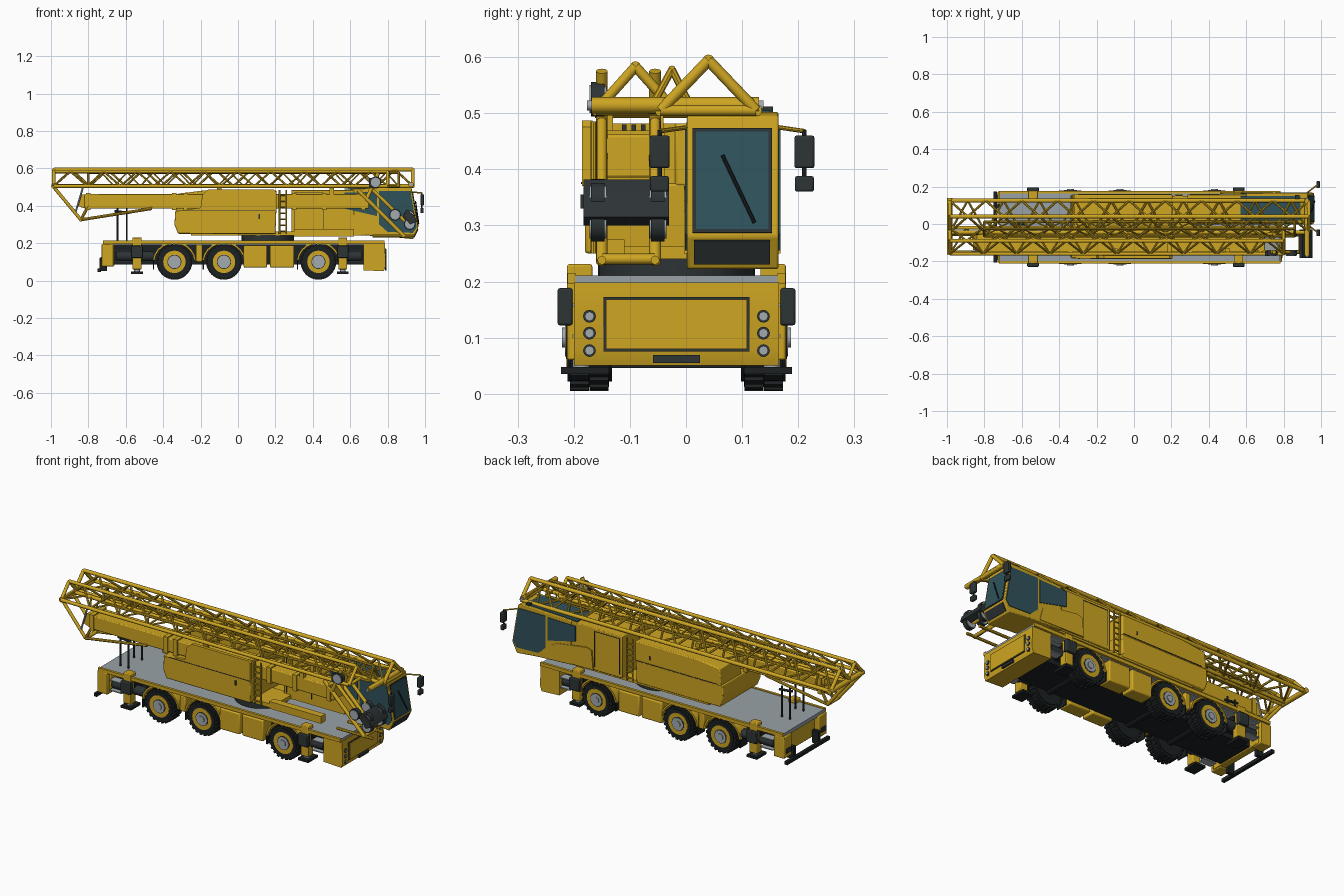
import bpy, bmesh, math
from mathutils import Vector, Matrix

def mat(name, r, g, b):
    m = bpy.data.materials.new(name)
    m.diffuse_color = (r, g, b, 1)
    return m

YEL = mat("crane yellow", 0.62, 0.38, 0.016)
DARK = mat("dark grey", 0.026, 0.033, 0.036)
BLACK = mat("black rubber", 0.012, 0.015, 0.016)
GLASS = mat("teal glass", 0.028, 0.085, 0.105)
DECK = mat("deck grey", 0.32, 0.36, 0.38)
SILVER = mat("silver grey", 0.36, 0.40, 0.42)
YC = -0.017          # carrier centre line

def make(name, m, boxes=(), tubes=(), prisms=(), extra=None, bevel=0):
    """boxes: x0,x1,y0,y1,z0,z1; tubes: p,q,radius; prisms: xz outline,y0,y1"""
    bm = bmesh.new()
    for x0, x1, y0, y1, z0, z1 in boxes:
        M = Matrix.Translation(((x0+x1)/2, (y0+y1)/2, (z0+z1)/2))
        bmesh.ops.create_cube(bm, size=1, matrix=M @ Matrix.Diagonal((x1-x0, abs(y1-y0), z1-z0, 1)))
    for p, q, r in tubes:
        p, q = Vector(p), Vector(q)
        d = q - p
        M = Matrix.Translation((p+q)/2) @ d.to_track_quat('Z', 'Y').to_matrix().to_4x4()
        bmesh.ops.create_cone(bm, cap_ends=True, segments=8 if r < 0.009 else 12 if r < 0.02 else 36,
                              radius1=r, radius2=r, depth=d.length, matrix=M)
    for pts, y0, y1 in prisms:
        a = [bm.verts.new((x, y0, z)) for x, z in pts]
        b = [bm.verts.new((x, y1, z)) for x, z in pts]
        n = len(pts)
        bm.faces.new(a)
        bm.faces.new(b[::-1])
        for i in range(n):
            bm.faces.new((a[i], b[i], b[(i+1) % n], a[(i+1) % n]))
    if extra:
        extra(bm)
    bmesh.ops.recalc_face_normals(bm, faces=bm.faces)
    me = bpy.data.meshes.new(name)
    bm.to_mesh(me)
    bm.free()
    me.materials.append(m)
    o = bpy.data.objects.new(name, me)
    bpy.context.collection.objects.link(o)
    if bevel:
        b = o.modifiers.new("bevel", 'BEVEL')
        b.width, b.segments = bevel, 2
    return o

# ---- carrier chassis
make("chassis_frame", BLACK, [(-0.68, 0.70, YC-0.11, YC+0.11, 0.085, 0.19)])
make("deck", DECK, [(-0.72, 0.78, YC-0.18, YC+0.18, 0.19, 0.211)])
make("deck_rails", YEL, [(-0.722, 0.782, YC+s*0.18, YC+s*0.194, 0.196, 0.215) for s in (-1, 1)])
make("front_box", YEL, prisms=[([(0.67, 0.055), (0.78, 0.05), (0.79, 0.08), (0.785, 0.198), (0.67, 0.198)], YC-0.183, YC+0.183)])
make("front_panel_frame", DARK, [(0.784, 0.791, YC-0.13, YC+0.13, 0.075, 0.172)])
make("front_panel", YEL, [(0.784, 0.794, YC-0.126, YC+0.126, 0.08, 0.168)])
make("front_plate", DARK, [(0.785, 0.795, YC-0.042, YC+0.042, 0.055, 0.069)])
make("headlight_rims", DARK, tubes=[((0.78, YC+s*0.155, z), (0.792, YC+s*0.155, z), 0.0115) for s in (-1, 1) for z in (0.077, 0.108, 0.138)])
make("headlights", SILVER, tubes=[((0.78, YC+s*0.155, z), (0.795, YC+s*0.155, z), 0.0085) for s in (-1, 1) for z in (0.077, 0.108, 0.138)])
make("rear_box", YEL, [(-0.70, -0.66, YC-0.17, YC+0.17, 0.08, 0.19)] +
     [(-0.73, -0.665, YC+s*0.12, YC+s*0.19, 0.075, 0.195) for s in (-1, 1)], bevel=0.004)
make("rear_lights", DARK, [(-0.736, -0.73, YC+s*0.135, YC+s*0.175, 0.10, 0.125) for s in (-1, 1)])
make("rear_bumper", BLACK, [(-0.75, -0.732, YC-0.19, YC+0.19, 0.046, 0.064)] +
     [(-0.74, -0.70, YC+s*0.10, YC+s*0.12, 0.05, 0.12) for s in (-1, 1)])

# ---- wheels
WX = (-0.34, -0.075, 0.43)
R = 0.1
def lugs(bm):
    for x in WX:
        for s in (-1, 1):
            for i in range(44):
                a = 2*math.pi*i/44
                M = (Matrix.Translation((x, YC+s*(0.173 if i % 2 else 0.138), R)) @ Matrix.Rotation(a, 4, 'Y')
                     @ Matrix.Translation((0, 0, 0.086)) @ Matrix.Diagonal((0.013, 0.034, 0.018, 1)))
                bmesh.ops.create_cube(bm, size=1, matrix=M)
def wheel_tubes(parts):
    return [((x, YC+s*a, R), (x, YC+s*b, R), r) for x in WX for s in (-1, 1) for a, b, r in parts]
make("tyres", BLACK, tubes=wheel_tubes([(0.12, 0.19, 0.088), (0.115, 0.194, 0.078)]), extra=lugs)
make("rims", YEL, tubes=wheel_tubes([(0.14, 0.196, 0.06)]))
make("rim_recess", DARK, tubes=wheel_tubes([(0.19, 0.197, 0.038)]))
make("hubs", SILVER, tubes=wheel_tubes([(0.19, 0.199, 0.034), (0.19, 0.204, 0.018)]))
make("axles", BLACK, tubes=[((x, YC-0.14, R), (x, YC+0.14, R), 0.025) for x in WX])
# mudguards arch over each wheel
arch = []
for x in WX:
    ang = [math.radians(5+17*i) for i in range(11)]
    pts = [(x+0.116*math.cos(a), R+0.108*math.sin(a)) for a in ang] + \
          [(x+0.106*math.cos(a), R+0.098*math.sin(a)) for a in reversed(ang)]
    arch += [(pts, YC+s*0.11, YC+s*0.185) for s in (-1, 1)]
make("mudguards", YEL, prisms=arch)
make("mud_flaps", BLACK, [(x-0.114, x-0.108, YC+s*0.12, YC+s*0.185, 0.06, 0.11) for x in WX for s in (-1, 1)])
make("side_lockers", YEL, [(a, b, YC+s*0.11, YC+s*0.19, 0.07, 0.188) for s in (-1, 1) for a, b in ((0.03, 0.155), (0.17, 0.30))] +
     [(-0.225, -0.19, YC+s*0.11, YC+s*0.18, 0.10, 0.19) for s in (-1, 1)], bevel=0.006)
make("side_tanks", DARK, tubes=[((a, YC+s*0.15, 0.13), (b, YC+s*0.15, 0.13), 0.026) for s in (-1, 1) for a, b in ((-0.65, -0.45), (0.53, 0.66))])
make("side_steps", SILVER, [(a, b, YC+s*0.14, YC+s*0.185, z, z+0.006) for s in (-1, 1) for z in (0.10, 0.155)
                            for a, b in ((0.60, 0.665), (-0.655, -0.58))])

# ---- outriggers
OX = (-0.54, 0.56)
both = [(x, s) for x in OX for s in (-1, 1)]
make("outrigger_posts", YEL, [(x-0.024, x+0.024, YC+s*0.15, YC+s*0.195, 0.06, 0.231) for x, s in both], bevel=0.004)
make("outrigger_beams", BLACK, [(x-0.03, x+0.03, YC-0.17, YC+0.17, 0.11, 0.18) for x in OX])
make("outrigger_guards", DARK, [(x-0.031, x+0.031, YC+s*0.185, YC+s*0.212, 0.122, 0.188) for x, s in both], bevel=0.004)
make("outrigger_legs", SILVER, tubes=[((x, YC+s*0.17, 0.04), (x, YC+s*0.17, 0.08), 0.015) for x, s in both])
make("outrigger_feet", BLACK, [(x-0.032, x+0.032, YC+s*0.12, YC+s*0.206, 0.035, 0.048) for x, s in both])

# ---- turntable and machinery housing
make("slew_ring", DARK, tubes=[((0.16, YC, 0.205), (0.16, YC, 0.243), 0.14)])
make("turntable", YEL, [(-0.25, 0.66, 0.0, 0.15, 0.24, 0.258), (0.0, 0.33, -0.15, 0.02, 0.24, 0.262),
                        (0.30, 0.62, -0.15, -0.11, 0.235, 0.275)])
make("counterweight", YEL, prisms=[([(-0.32, 0.25), (0.20, 0.25), (0.205, 0.375), (-0.335, 0.375), (-0.34, 0.30)], -0.18, 0.155)], bevel=0.005)
make("engine_housing", YEL, prisms=[([(-0.33, 0.37), (0.205, 0.37), (0.205, 0.482), (-0.18, 0.482), (-0.32, 0.465)], -0.02, 0.158)], bevel=0.005)
make("side_cover", YEL, prisms=[([(-0.335, 0.37), (0.205, 0.37), (0.205, 0.475), (0.19, 0.487), (-0.16, 0.487), (-0.19, 0.46), (-0.20, 0.39)], -0.185, -0.167)])
make("cover_seams", DARK, [(-0.30, 0.20, y, y+0.004, 0.374, 0.377) for y in (-0.187, 0.156)] +
     [(0.11, 0.118, -0.188, -0.183, 0.33, 0.355), (0.11, 0.118, 0.155, 0.16, 0.40, 0.42)])
make("machinery_wall", YEL, [(0.18, 0.20, -0.17, 0.0, 0.37, 0.482)])
make("vent_slots", DARK, [(0.198, 0.206, y-0.004, y+0.004, 0.465, 0.48) for y in (-0.11, -0.093, -0.076)])
make("ladders", YEL, tubes=[((x, y, 0.25), (x, y, 0.485), 0.005) for x in (0.222, 0.258) for y in (-0.165, 0.155)] +
     [((0.222, y, z/1000), (0.258, y, z/1000), 0.004) for y in (-0.165, 0.155) for z in range(265, 480, 32)])

# ---- cab and its rear housing
make("cab_rear_housing", YEL, prisms=[([(0.285, 0.25), (0.62, 0.25), (0.62, 0.485), (0.285, 0.485)], 0.0, 0.158)], bevel=0.004)
make("cab", YEL, prisms=[([(0.60, 0.245), (0.80, 0.235), (0.935, 0.222), (0.964, 0.28), (0.928, 0.495), (0.90, 0.502), (0.60, 0.49)], 0.002, 0.165)], bevel=0.004)
def slanted(p, q, t0, t1, off=0.004):
    p, q = Vector(p), Vector(q)
    d = q - p
    n = Vector((d.y, -d.x)).normalized() * off
    a, b = p + d*t0, p + d*t1
    return [tuple(a-n), tuple(b-n), tuple(b+n), tuple(a+n)]
make("windshield_seal", DARK, prisms=[(slanted((0.964, 0.28), (0.928, 0.495), 0.03, 0.90, 0.003), 0.012, 0.153)])
make("windshield", GLASS, prisms=[(slanted((0.964, 0.28), (0.928, 0.495), 0.06, 0.87), 0.018, 0.147)])
make("lower_front_panel", DARK, prisms=[(slanted((0.935, 0.222), (0.964, 0.28), 0.18, 0.9), 0.014, 0.15)])
make("wiper", BLACK, tubes=[((0.966, 0.122, 0.305), (0.949, 0.065, 0.425), 0.0035)])
win1 = [(0.755, 0.30), (0.80, 0.26), (0.935, 0.255), (0.955, 0.285), (0.922, 0.478), (0.755, 0.478)]
win2 = [(0.57, 0.385), (0.742, 0.345), (0.742, 0.474), (0.57, 0.470)]
make("side_windows", GLASS, prisms=[(w, y, y+0.006) for w in (win1, win2) for y in (-0.002, 0.1625)])
make("roof_window", GLASS, prisms=[([(0.57, 0.486), (0.89, 0.4985), (0.89, 0.5045), (0.57, 0.493)], 0.02, 0.15)])
make("cab_side_panels", YEL, prisms=[([(0.46, 0.255), (0.74, 0.25), (0.72, 0.325), (0.68, 0.345), (0.50, 0.37), (0.47, 0.36)], y, y+0.008) for y in (-0.004, 0.16)])
make("door_seams", DARK, [(x, x+0.003, y, y+0.004, 0.27, 0.47) for x in (0.30, 0.455) for y in (-0.002, 0.156)] +
     [(0.30, 0.458, y, y+0.004, 0.467, 0.47) for y in (-0.002, 0.156)])
MY = (-0.047, 0.211)
make("mirrors", DARK, [b for y in MY for b in ((0.975, 0.995, y-0.018, y+0.018, 0.402, 0.46), (0.975, 0.993, y-0.017, y+0.017, 0.36, 0.388))], bevel=0.004)
make("mirror_arms", YEL, tubes=[((0.92, c, 0.475), (0.983, y, 0.468), 0.004) for y, c in zip(MY, (0.004, 0.163))])
make("mirror_stems", DARK, tubes=[((0.983, y, 0.37), (0.983, y, 0.47), 0.004) for y in MY])

# ---- folded telescopic tower
make("tower", YEL, [(-0.82, 0.70, -0.15, -0.045, 0.385, 0.462)], bevel=0.005)
make("tower_collars", YEL, [(x-0.012, x+0.012, -0.157, -0.038, 0.378, 0.469) for x in (-0.80, -0.34, -0.28, 0.30, 0.46, 0.67)])
make("tower_foot", YEL, prisms=[([(-0.86, 0.40), (-0.82, 0.385), (-0.81, 0.46), (-0.84, 0.46)], -0.14, -0.055)])
TY = (-0.15, -0.055)
make("tower_supports", DARK, tubes=[((x, y, 0.21), (x, y, 0.385), 0.005) for x in (-0.645, -0.595) for y in (-0.12, 0.0)] +
     [((-0.66, y, 0.37), (-0.58, y, 0.362), 0.007) for y in (-0.12, 0.0)])
make("rear_struts", YEL, tubes=[t for y in TY for t in (((-0.985, y, 0.50), (-0.84, y, 0.325), 0.009),
     ((-0.84, y, 0.325), (-0.46, y, 0.385), 0.008), ((-0.84, y, 0.325), (-0.80, y, 0.40), 0.008))] + [((-0.84, TY[0], 0.325), (-0.84, TY[1], 0.325), 0.01)])
make("rear_links", SILVER, tubes=[((-0.83, y, 0.495), (-0.87, y, 0.36), 0.005) for y in TY])

# ---- tower head: struts, pulleys and hook block
make("head_struts", YEL, tubes=[t for y in TY for t in (((0.64, y, 0.485), (0.89, y, 0.235), 0.0105), ((0.72, y, 0.485), (0.91, y, 0.30), 0.0095),
     ((0.75, y, 0.575), (0.69, y, 0.44), 0.0105), ((0.72, y, 0.238), (0.94, y, 0.238), 0.008))] + [((0.89, TY[0], 0.24), (0.89, TY[1], 0.24), 0.0095)])
make("hook_block", DARK, prisms=[([(0.885, 0.345), (0.92, 0.30), (0.955, 0.315), (0.945, 0.345), (0.90, 0.382)], -0.183, -0.03)])
PULL = [(0.84, 0.352), (0.915, 0.345), (0.918, 0.302), (0.735, 0.525)]
make("pulleys", DARK, tubes=[((x, y-0.012, z), (x, y+0.012, z), 0.031) for x, z in PULL for y in ((-0.157, -0.05) if z < 0.5 else (-0.157,))])
make("pulley_faces", SILVER, tubes=[((x, y-0.015, z), (x, y+0.015, z), 0.025) for x, z in PULL for y in ((-0.157, -0.05) if z < 0.5 else (-0.157,))])

# ---- lattice jib sections with triangular cross-section
def lattice(name, feet, apex, x0, x1, bays, r):
    (ya, yb), (yt, zt), zb = feet, apex, 0.505
    A, B, T = (ya, zb), (yb, zb), (yt, zt)
    P = lambda x, c: (x, c[0], c[1])
    seg = [(P(x0, c), P(x1, c), r) for c in (A, B, T)]
    d = (x1 - x0) / bays
    for i in range(bays):
        a, m, e = x0+i*d, x0+(i+0.5)*d, x0+(i+1)*d
        for c in (A, B):
            seg += [(P(a, c), P(m, T), r*0.6), (P(m, T), P(e, c), r*0.6)]
        seg += [(P(a, A), P(m, B), r*0.55), (P(m, B), P(e, A), r*0.55)]
    for x in (x0, x1):
        seg += [(P(x, p), P(x, q), r*0.95) for p, q in ((A, B), (B, T), (T, A))]
    make(name, YEL, tubes=seg)
lattice("jib_left", (-0.045, 0.125), (0.04, 0.594), -0.985, 0.935, 10, 0.0105)
lattice("jib_right", (-0.16, -0.02), (-0.09, 0.583), -0.985, 0.80, 10, 0.0095)
lattice("jib_inner", (-0.065, 0.012), (-0.025, 0.578), -0.80, 0.86, 12, 0.007)
make("jib_cross_bars", YEL, tubes=[((0.925, -0.168, 0.514), (0.925, 0.13, 0.514), 0.0145), ((-0.985, -0.162, 0.505), (-0.985, 0.138, 0.505), 0.014)])
make("jib_bar_caps", SILVER, tubes=[((0.925, -0.176, 0.514), (0.925, 0.138, 0.514), 0.009)])
make("jib_rests", YEL, [(x-0.012, x+0.012, y-0.01, y+0.01, 0.455, 0.505) for x in (-0.1, 0.5) for y in (-0.14, -0.05, 0.03)])
make("beacon", DARK, [(0.70, 0.73, -0.17, -0.148, 0.50, 0.548), (0.86, 0.885, 0.135, 0.155, 0.498, 0.512)])

# smooth the round parts, keep edges crisp
for o in bpy.context.scene.objects:
    o.select_set(True)
    bpy.context.view_layer.objects.active = o
bpy.ops.object.shade_smooth_by_angle(angle=math.radians(35))
